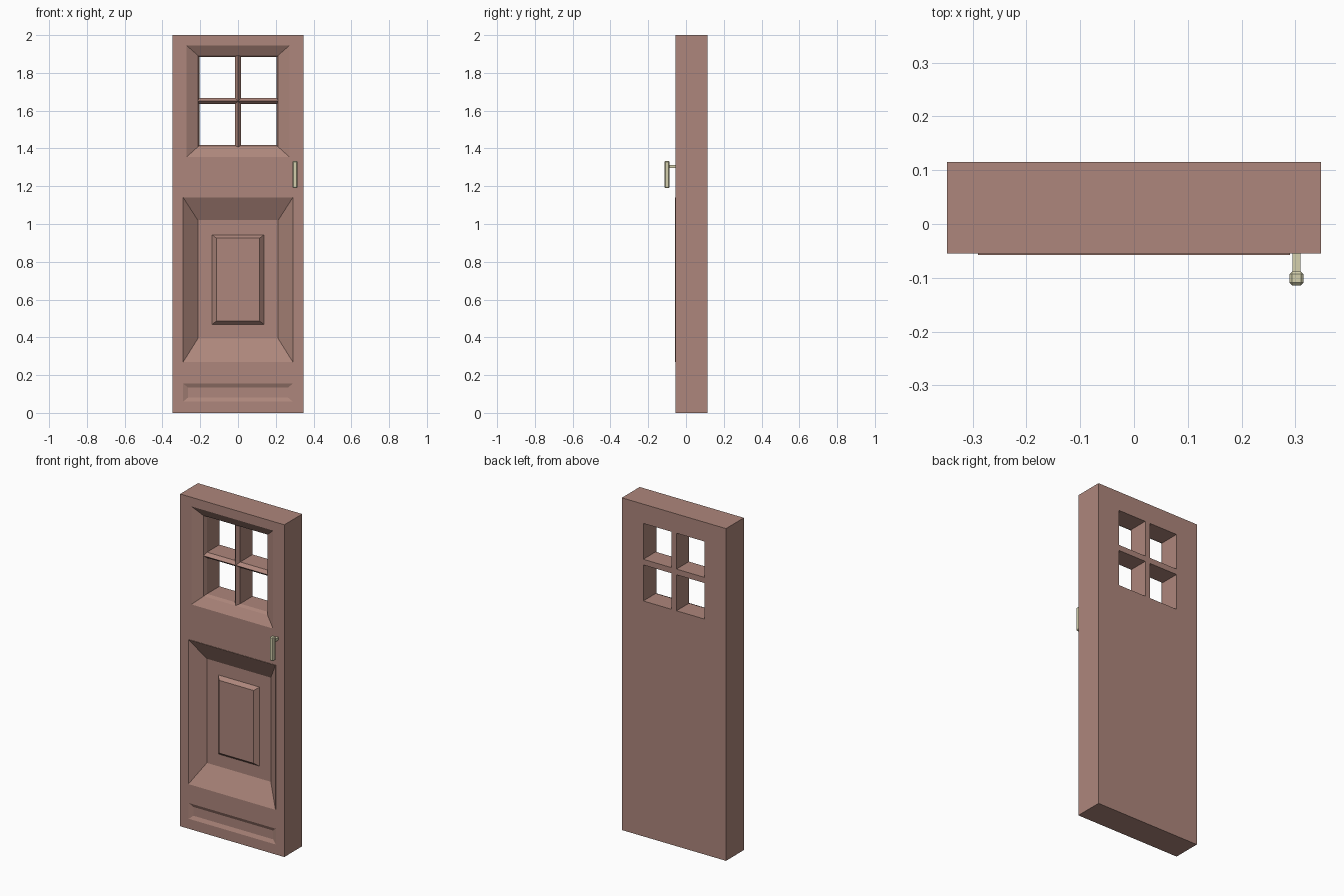
import bpy, bmesh

if "Cube" in bpy.data.objects:
    bpy.data.objects.remove(bpy.data.objects["Cube"])


def material(name, color):
    m = bpy.data.materials.new(name)
    m.diffuse_color = color
    m.use_nodes = True
    m.node_tree.nodes["Principled BSDF"].inputs["Base Color"].default_value = m.diffuse_color
    return m


wood = material("wood", (0.42, 0.24, 0.20, 1))
brass = material("pale_brass", (0.66, 0.63, 0.42, 1))


def finish(name, bm, mat):
    bmesh.ops.remove_doubles(bm, verts=bm.verts, dist=0.0005)
    me = bpy.data.meshes.new(name)
    bm.to_mesh(me)
    bm.free()
    ob = bpy.data.objects.new(name, me)
    me.materials.append(mat)
    bpy.context.collection.objects.link(ob)
    return ob


# A loop is a rectangle in the door plane: (x0, x1, z0, z1, y)
def corners(l):
    x0, x1, z0, z1, y = l
    return [(x0, y, z0), (x1, y, z0), (x1, y, z1), (x0, y, z1)]


def quad(bm, pts):
    bm.faces.new([bm.verts.new(p) for p in pts])


def rings(bm, loops, cap=False):
    """Skin nested rectangles from the outside in, optionally filling the last."""
    for a, b in zip(loops, loops[1:]):
        a, b = corners(a), corners(b)
        for i in range(4):
            j = (i + 1) % 4
            quad(bm, [a[i], a[j], b[j], b[i]])
    if cap:
        quad(bm, corners(loops[-1]))


W, F, B = 0.347, -0.055, 0.115
Z = [0, 0.21, 1.25, 2]

bm = bmesh.new()
# Kick panel: shallow chamfered recess
rings(bm, [(-W, W, Z[0], Z[1], F), (-0.29, 0.29, 0.06, 0.155, F),
           (-0.265, 0.265, 0.081, 0.134, F + 0.01)], cap=True)
# Main panel: thin proud lip, deep sloped recess and raised centre field
rings(bm, [(-W, W, Z[1], Z[2], F), (-0.29, 0.29, 0.27, 1.14, F),
           (-0.29, 0.29, 0.27, 1.14, F - 0.003),
           (-0.213, 0.213, 0.393, 1.02, 0.008),
           (-0.137, 0.137, 0.467, 0.943, 0.008),
           (-0.115, 0.115, 0.487, 0.925, -0.015)], cap=True)
# Window surround, front and back
win = (-0.213, 0.213, 1.408, 1.893)
zm = 1.651
rings(bm, [(-W, W, Z[2], Z[3], F), (-0.272, 0.272, 1.355, 1.945, F), win + (F + 0.032,)])
rings(bm, [(-W, W, Z[2], Z[3], B), win + (B,)])
# Four through panes with chamfered glazing bars
for x0, x1, hx0, hx1 in ((-0.213, 0, -0.204, -0.017), (0, 0.213, 0.017, 0.204)):
    for z0, z1, hz0, hz1 in ((1.408, zm, 1.417, 1.634), (zm, 1.893, 1.668, 1.884)):
        hole = (hx0, hx1, hz0, hz1)
        rings(bm, [(x0, x1, z0, z1, F + 0.032), hole + (F + 0.052,),
                   hole + (B,), (x0, x1, z0, z1, B)])
# Edges and plain back of the slab
for z0, z1 in zip(Z, Z[1:]):
    for x in (-W, W):
        quad(bm, [(x, F, z0), (x, B, z0), (x, B, z1), (x, F, z1)])
    if z1 < 2:
        quad(bm, corners((-W, W, z0, z1, B)))
for z in (0, 2):
    quad(bm, [(-W, F, z), (W, F, z), (W, B, z), (-W, B, z)])
bmesh.ops.remove_doubles(bm, verts=bm.verts, dist=0.0005)
bmesh.ops.recalc_face_normals(bm, faces=bm.faces)
finish("door_panel", bm, wood)


def box(name, center, size, bevel):
    bm = bmesh.new()
    bmesh.ops.create_cube(bm, size=1)
    bmesh.ops.scale(bm, vec=size, verts=bm.verts)
    bmesh.ops.translate(bm, vec=center, verts=bm.verts)
    if bevel:
        bmesh.ops.bevel(bm, geom=bm.edges[:], offset=bevel, segments=1, affect='EDGES')
    return finish(name, bm, brass)


# Handle: chamfered vertical grip on a short stem
box("handle_grip", (0.302, -0.101, 1.262), (0.026, 0.026, 0.145), 0.005)
box("handle_stem", (0.302, -0.0715, 1.305), (0.015, 0.037, 0.016), 0)
